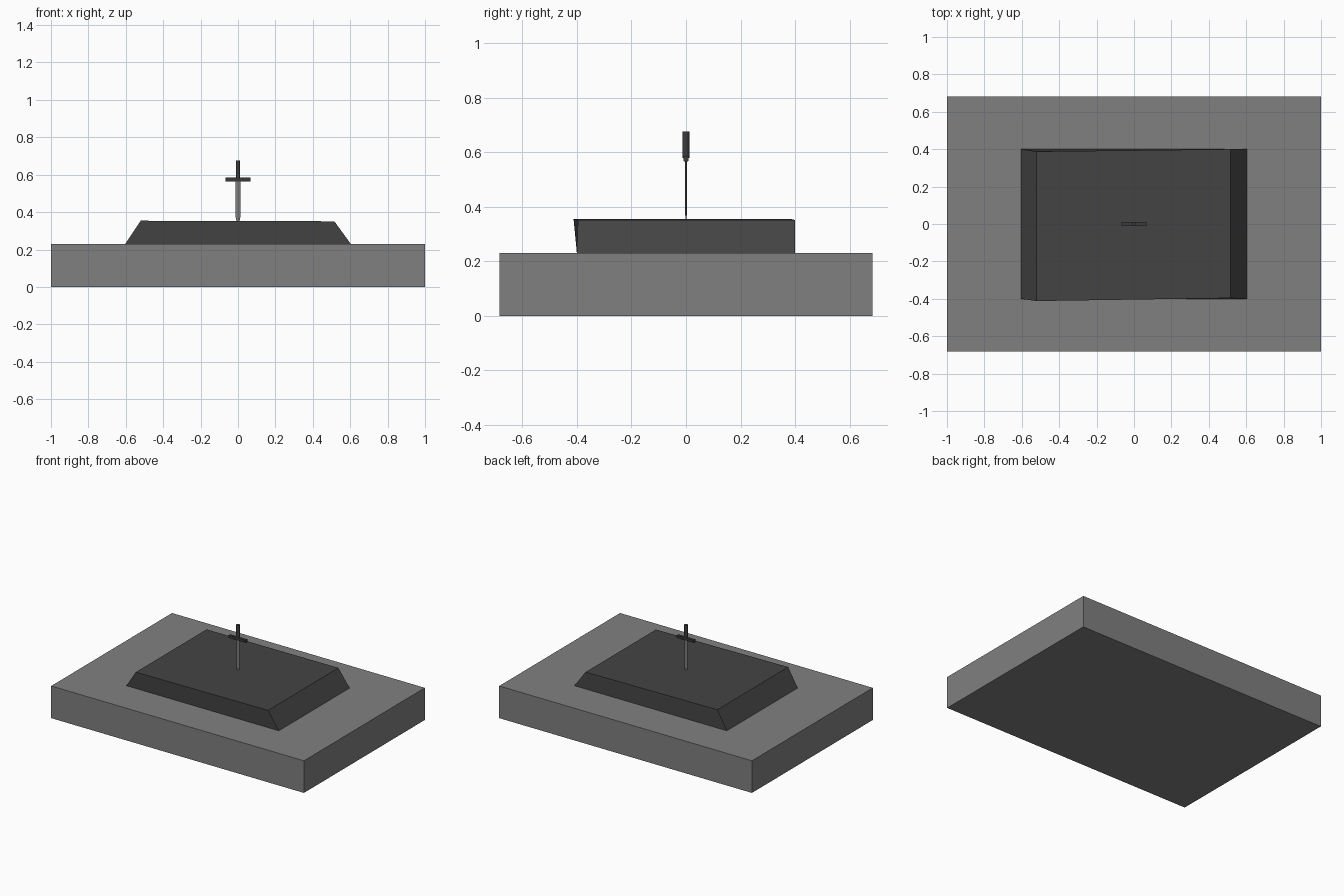
import bpy
import bmesh

cube = bpy.data.objects.get("Cube")
if cube:
    bpy.data.objects.remove(cube, do_unlink=True)


def make_material(name, value):
    mat = bpy.data.materials.new(name)
    mat.use_nodes = True
    colour = (value, value, value, 1)
    mat.diffuse_color = colour
    mat.node_tree.nodes["Principled BSDF"].inputs["Base Color"].default_value = colour
    return mat


stone_grey = make_material("stone grey", 0.216)
dark_rock = make_material("dark rock", 0.057)
steel_grey = make_material("steel grey", 0.2)
dark_metal = make_material("dark metal", 0.045)


def finish(bm, name, mat):
    bmesh.ops.recalc_face_normals(bm, faces=bm.faces)
    mesh = bpy.data.meshes.new(name)
    bm.to_mesh(mesh)
    bm.free()
    mesh.materials.append(mat)
    obj = bpy.data.objects.new(name, mesh)
    bpy.context.collection.objects.link(obj)
    return obj


def loft(name, rings, mat):
    """Join equal rings of points into a closed solid."""
    bm = bmesh.new()
    loops = [[bm.verts.new(p) for p in ring] for ring in rings]
    n = len(loops[0])
    bm.faces.new(loops[0])
    bm.faces.new(loops[-1])
    for a, b in zip(loops, loops[1:]):
        for i in range(n):
            j = (i + 1) % n
            bm.faces.new((a[i], a[j], b[j], b[i]))
    return finish(bm, name, mat)


def rect(x, y, z):
    return [(-x, -y, z), (x, -y, z), (x, y, z), (-x, y, z)]


def diamond(x, y, z):
    return [(-x, 0, z), (0, -y, z), (x, 0, z), (0, y, z)]


# Ground slab
loft("slab", [rect(1, 0.683, 0), rect(1, 0.683, 0.23)], stone_grey)

# Rock with a slightly skewed flat top
rock_top = [(-0.52, -0.412, 0.354), (0.515, -0.396, 0.351),
            (0.515, 0.4, 0.351), (-0.52, 0.388, 0.354)]
loft("rock", [rect(0.603, 0.4, 0.23), rock_top], dark_rock)

# Sword standing point down in the rock
loft("sword_blade", [diamond(0.007, 0.002, 0.345), diamond(0.013, 0.003, 0.375),
                     diamond(0.013, 0.003, 0.57)], steel_grey)
loft("sword_guard", [rect(0.068, 0.008, 0.565), rect(0.068, 0.01, 0.585)], dark_metal)

bm = bmesh.new()
bmesh.ops.create_cone(bm, cap_ends=True, segments=12, radius1=0.012, radius2=0.012, depth=0.097)
bmesh.ops.translate(bm, verts=bm.verts, vec=(0, 0, 0.6275))
finish(bm, "sword_grip", dark_metal)
